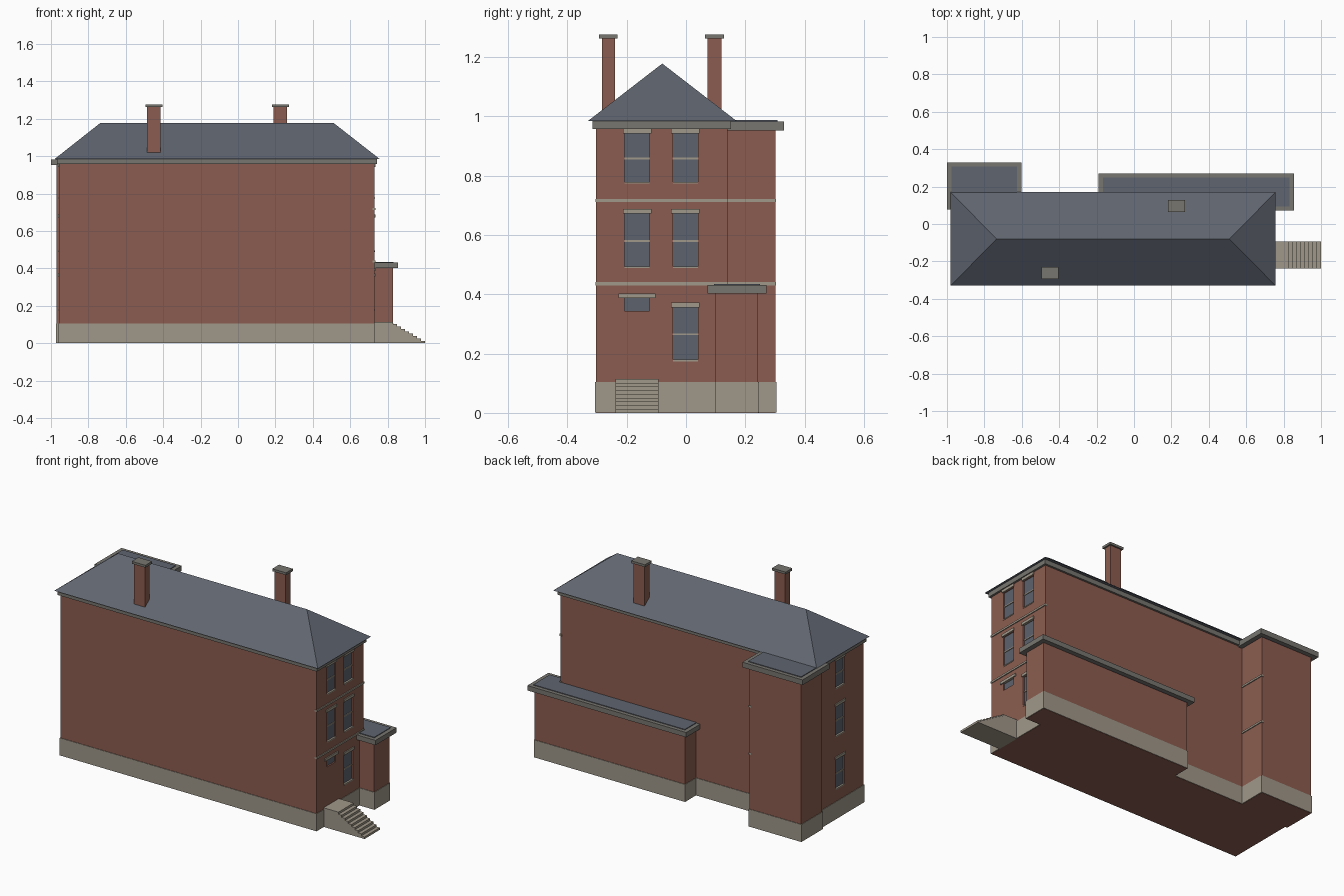
import bpy
import bmesh

old = bpy.data.objects.get("Cube")
if old:
    bpy.data.objects.remove(old, do_unlink=True)


def material(name, colour):
    m = bpy.data.materials.new(name)
    m.use_nodes = True
    m.diffuse_color = (*colour, 1)
    m.node_tree.nodes["Principled BSDF"].inputs["Base Color"].default_value = (*colour, 1)
    return m


BRICK = material("brick", (0.26, 0.108, 0.079))
STONE = material("pale stone", (0.35, 0.31, 0.25))
COPING = material("grey coping", (0.19, 0.18, 0.16))
SLATE = material("slate", (0.115, 0.13, 0.16))
GLASS = material("window glass", (0.11, 0.125, 0.155))


def finish(name, bm, mat):
    bmesh.ops.recalc_face_normals(bm, faces=bm.faces)
    mesh = bpy.data.meshes.new(name)
    bm.to_mesh(mesh)
    bm.free()
    if mat:
        mesh.materials.append(mat)
    obj = bpy.data.objects.new(name, mesh)
    bpy.context.collection.objects.link(obj)
    return obj


def add_box(bm, x, y, z):
    """Add a box given its (low, high) range on each axis."""
    verts = bmesh.ops.create_cube(bm, size=1)["verts"]
    for v in verts:
        for i, (lo, hi) in enumerate((sorted(x), sorted(y), sorted(z))):
            v.co[i] = lo + (v.co[i] + 0.5) * (hi - lo)


def box(name, mat, x, y, z):
    bm = bmesh.new()
    add_box(bm, x, y, z)
    return finish(name, bm, mat)


def grow(span, d):
    return (span[0] - d, span[1] + d)


# Brick volumes, each with a stone plinth
PLINTH = 0.105
MAIN_X, MAIN_Y = (-0.957, 0.73), (-0.304, 0.14)
ANNEX_X, ANNEX_Y = (-0.971, -0.63), (0.105, 0.302)
WING_X, WING_Y = (-0.163, 0.828), (0.1, 0.243)


def volume(name, x, y, top):
    walls = box(name + "_walls", BRICK, x, y, (0, top))
    box(name + "_plinth", STONE, grow(x, 0.003), grow(y, 0.003), (0.001, PLINTH))
    return walls


def flat_roof(name, x, y, z):
    box(name + "_coping", COPING, grow(x, 0.028), grow(y, 0.028), z)
    box(name + "_roof_deck", SLATE, grow(x, 0.004), grow(y, 0.006), (z[0], z[1] + 0.004))


main_walls = volume("main", MAIN_X, MAIN_Y, 0.97)
volume("annex", ANNEX_X, ANNEX_Y, 0.96)
volume("wing", WING_X, WING_Y, 0.41)
flat_roof("annex", ANNEX_X, ANNEX_Y, (0.952, 0.983))
flat_roof("wing", WING_X, WING_Y, (0.402, 0.431))

# Main cornice and hipped roof
box("main_cornice", COPING, grow(MAIN_X, 0.012), grow(MAIN_Y, 0.012), (0.958, 0.985))
EAVE = 0.985
bm = bmesh.new()
eaves = [bm.verts.new((x, y, EAVE)) for x, y in
         ((-0.98, -0.33), (0.757, -0.33), (0.757, 0.17), (-0.98, 0.17))]
west, east = [bm.verts.new((x, -0.08, 1.178)) for x in (-0.735, 0.51)]
a, b, c, d = eaves
for face in ((a, b, east, west), (b, c, east), (c, d, west, east), (d, a, west), (d, c, b, a)):
    bm.faces.new(face)
finish("main_roof", bm, SLATE)

# Chimneys
for name, x, y in (("front", (-0.486, -0.414), (-0.284, -0.24)),
                   ("rear", (0.19, 0.263), (0.073, 0.119))):
    box(name + "_chimney", BRICK, x, y, (1.0, 1.265))
    box(name + "_chimney_cap", COPING, grow(x, 0.009), grow(y, 0.009), (1.262, 1.276))

# String courses on the entrance end
for z in (0.43, 0.711):
    band = (z, z + 0.011)
    box("main_string_course", STONE, (MAIN_X[1] - 0.01, MAIN_X[1] + 0.005), grow(MAIN_Y, 0.002), band)
    box("annex_string_course", STONE, (ANNEX_X[1] - 0.01, ANNEX_X[1] + 0.005),
        (MAIN_Y[1], ANNEX_Y[1] + 0.002), band)

# Windows: cut recess, glass, meeting rail, sill and lintel
RECESS = 0.012
cutters = bmesh.new()


def window(face_x, side, y_mid, bottom, top, rails=True, lintel=0.048):
    def out(lo, hi):
        return (face_x + side * lo, face_x + side * hi)
    y = (y_mid - 0.042, y_mid + 0.042)
    add_box(cutters, out(-RECESS, 0.02), y, (bottom, top))
    box("window_glass", GLASS, out(-RECESS - 0.01, -RECESS + 0.003), y, (bottom, top))
    box("window_lintel", STONE, out(-0.01, 0.006), (y_mid - lintel, y_mid + lintel), (top, top + 0.016))
    if rails:
        mid = (bottom + top) / 2
        box("window_rail", STONE, out(-RECESS, -0.005), y, (mid - 0.003, mid + 0.003))
        box("window_sill", STONE, out(-RECESS, 0.002), y, (bottom, bottom + 0.006))


LEVELS = ((0.174, 0.356), (0.488, 0.672), (0.773, 0.942))
for bottom, top in LEVELS:
    window(MAIN_X[1], 1, -0.002, bottom, top)
    window(MAIN_X[0], -1, -0.082, bottom, top)
for bottom, top in LEVELS[1:]:
    window(MAIN_X[1], 1, -0.165, bottom, top)
# Light over the entrance
window(MAIN_X[1], 1, -0.165, 0.344, 0.387, rails=False, lintel=0.062)

cutter = finish("window_cutter", cutters, None)
cutter.hide_render = True
mod = main_walls.modifiers.new("window openings", "BOOLEAN")
mod.operation = "DIFFERENCE"
mod.solver = "EXACT"
mod.object = cutter
bpy.context.view_layer.objects.active = main_walls
bpy.ops.object.modifier_apply(modifier=mod.name)
bpy.data.objects.remove(cutter, do_unlink=True)

# Entrance steps: one solid extruded from a stepped profile
STEPS, LANDING, END, HEIGHT = 8, 0.828, 1.0, 0.114
rise, run = HEIGHT / (STEPS + 1), (END - LANDING) / STEPS
profile = [(0.725, 0), (0.725, HEIGHT), (LANDING, HEIGHT)]
for i in range(STEPS):
    z = HEIGHT - rise * (i + 1)
    profile += [(LANDING + run * i, z), (LANDING + run * (i + 1), z)]
profile.append((END, 0))
bm = bmesh.new()
side = bm.faces.new([bm.verts.new((x, -0.237, z)) for x, z in profile])
extruded = bmesh.ops.extrude_face_region(bm, geom=[side])["geom"]
bmesh.ops.translate(bm, vec=(0, 0.144, 0),
                    verts=[g for g in extruded if isinstance(g, bmesh.types.BMVert)])
finish("entrance_steps", bm, STONE)
